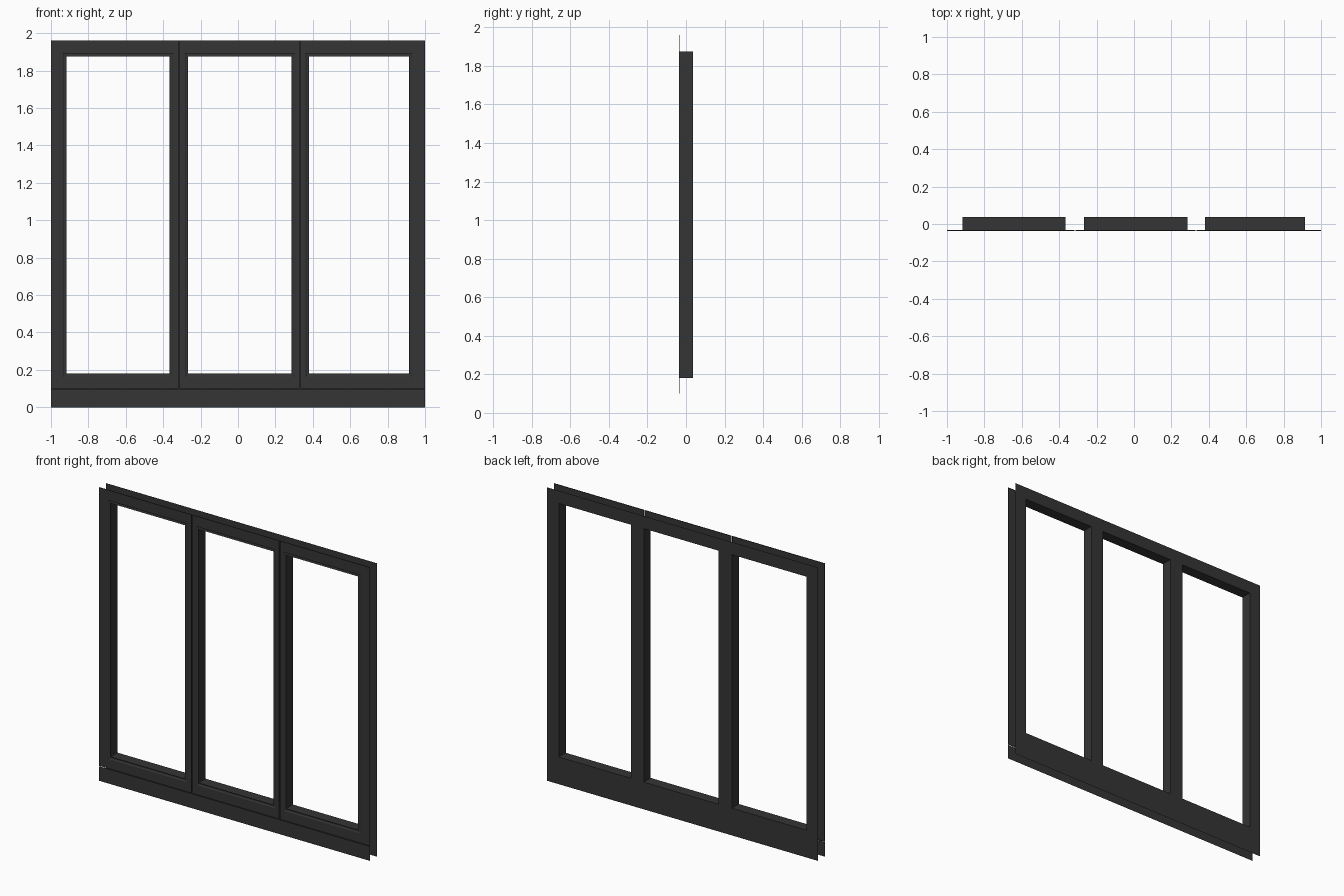
import bpy, bmesh

if "Cube" in bpy.data.objects:
    bpy.data.objects.remove(bpy.data.objects["Cube"])

FRONT, BACK, LIP = -0.037, 0.037, 0.004
TOP, SILL = 1.96, 0.097
Z0, Z1 = 0.182, 1.876
# panel left, panel right, opening left, opening right
BAYS = [(-1.0, -0.318, -0.917, -0.365),
        (-0.312, 0.329, -0.266, 0.286),
        (0.335, 1.0, 0.380, 0.914)]

mat = bpy.data.materials.new("dark_frame")
mat.diffuse_color = (0.035, 0.035, 0.035, 1)
mat.use_nodes = True
mat.node_tree.nodes["Principled BSDF"].inputs["Base Color"].default_value = mat.diffuse_color


def finish(name, bm):
    me = bpy.data.meshes.new(name)
    bm.to_mesh(me)
    bm.free()
    me.materials.append(mat)
    ob = bpy.data.objects.new(name, me)
    bpy.context.collection.objects.link(ob)
    return ob


def rings(name, loops):
    """Bridge nested rectangles (x0, x1, z0, z1, y), outermost front loop first."""
    bm = bmesh.new()
    vs = [[bm.verts.new(p) for p in ((a, y, c), (b, y, c), (b, y, d), (a, y, d))]
          for a, b, c, d, y in loops]
    for p, q in zip(vs, vs[1:]):
        for i in range(4):
            j = (i + 1) % 4
            bm.faces.new((p[i], p[j], q[j], q[i]))
    return finish(name, bm)


def grow(r, d):
    return (r[0] - d, r[1] + d, r[2] - d, r[3] + d)


# front casement panels with a shallow bead around each opening, and deep reveals
for n, (a, b, oa, ob) in enumerate(BAYS, 1):
    outer = (a, b, SILL + 0.003, TOP)
    hole = (oa, ob, Z0, Z1)
    rings(f"casement_panel_{n}", [
        outer + (FRONT + LIP,), outer + (FRONT,),
        grow(hole, 0.018) + (FRONT,),
        grow(hole, 0.012) + (FRONT + LIP,),
        grow(hole, 0.005) + (FRONT + LIP,),
        hole + (FRONT + 0.001,),
        hole + (BACK,)])

# flat bottom rail on the front
bm = bmesh.new()
bm.faces.new([bm.verts.new(p) for p in ((-1, FRONT, 0), (1, FRONT, 0),
                                        (1, FRONT, SILL), (-1, FRONT, SILL))])
finish("bottom_rail", bm)

# one-piece back sheet with three openings
xs = [-1] + [x for bay in BAYS for x in bay[2:]] + [1]
zs = [0, Z0, Z1, TOP]
bm = bmesh.new()
grid = [[bm.verts.new((x, BACK, z)) for z in zs] for x in xs]
for i in range(len(xs) - 1):
    for k in range(3):
        if not (k == 1 and i % 2 == 1):
            bm.faces.new((grid[i][k], grid[i][k + 1],
                          grid[i + 1][k + 1], grid[i + 1][k]))
finish("back_frame", bm)
